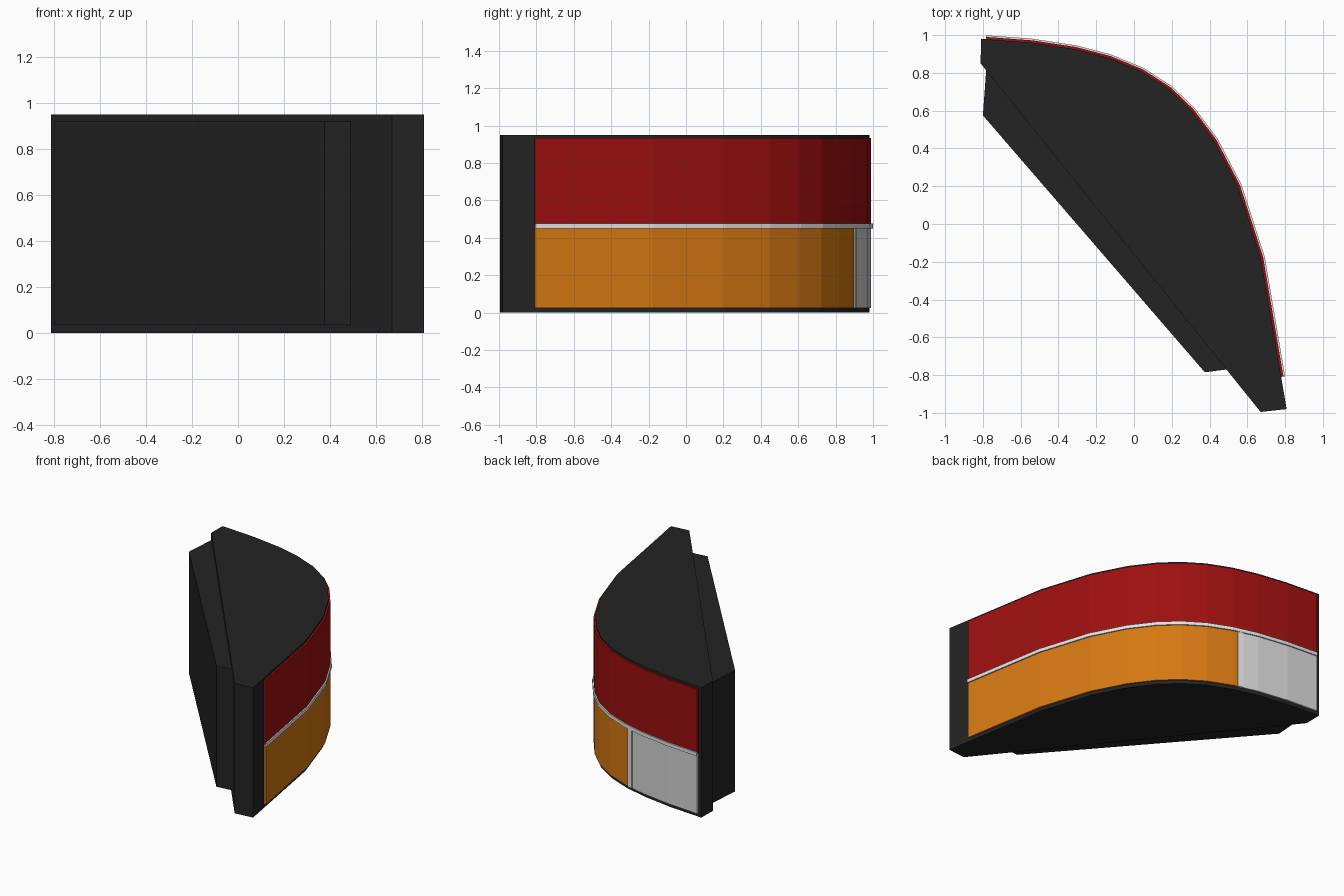
import bpy, bmesh
from mathutils import Vector

if "Cube" in bpy.data.objects:
    bpy.data.objects.remove(bpy.data.objects["Cube"])


def material(name, rgb):
    m = bpy.data.materials.new(name)
    m.diffuse_color = (*rgb, 1)
    m.use_nodes = True
    m.node_tree.nodes["Principled BSDF"].inputs["Base Color"].default_value = m.diffuse_color
    return m


BLACK = material("black plastic", (0.017, 0.017, 0.017))
RED = material("red lens", (0.34, 0.005, 0.005))
ORANGE = material("orange lens", (0.67, 0.19, 0.006))
CLEAR = material("clear lens", (0.68, 0.68, 0.68))
TRIM = material("pale trim", (0.77, 0.77, 0.77))

# Curved outer edge of the housing seen from above
CURVE = [Vector(p) for p in [
    (-0.81, 0.98), (-0.54, 0.96), (-0.31, 0.925), (-0.13, 0.878), (0.04, 0.808),
    (0.185, 0.715), (0.305, 0.6), (0.425, 0.44), (0.55, 0.2), (0.672, -0.18),
    (0.808, -0.98)]]


def prism(name, outline, z0, z1, mat):
    """Extrude a plan outline from z0 to z1."""
    bm = bmesh.new()
    face = bm.faces.new([bm.verts.new((p[0], p[1], z0)) for p in outline])
    out = bmesh.ops.extrude_face_region(bm, geom=[face])["geom"]
    bmesh.ops.translate(bm, vec=(0, 0, z1 - z0),
                        verts=[g for g in out if isinstance(g, bmesh.types.BMVert)])
    bmesh.ops.recalc_face_normals(bm, faces=bm.faces)
    me = bpy.data.meshes.new(name)
    bm.to_mesh(me)
    bm.free()
    me.materials.append(mat)
    ob = bpy.data.objects.new(name, me)
    bpy.context.collection.objects.link(ob)
    return ob


def at_x(x):
    for a, b in zip(CURVE, CURVE[1:]):
        if a.x <= x <= b.x:
            return a.lerp(b, (x - a.x) / (b.x - a.x))


def offset(pts, d):
    """Shift a path outward by d with mitred corners."""
    res = []
    for i, p in enumerate(pts):
        dirs = []
        if i > 0:
            dirs.append((p - pts[i - 1]).normalized())
        if i < len(pts) - 1:
            dirs.append((pts[i + 1] - p).normalized())
        normals = [Vector((-t.y, t.x)) for t in dirs]
        n = sum(normals, Vector((0, 0))).normalized()
        res.append(p + n * d / n.dot(normals[0]))
    return res


def band(name, x0, x1, z0, z1, out, mat):
    """Curved plate hugging the housing between two x positions."""
    pts = [at_x(x0)] + [p for p in CURVE if x0 < p.x < x1] + [at_x(x1)]
    return prism(name, offset(pts, out) + offset(pts, -0.01)[::-1], z0, z1, mat)


# Housing and the mounting block behind it
prism("housing", CURVE + [(0.67, -0.995), (-0.812, 0.85)], 0, 0.95, BLACK)
prism("mounting_block", [(-0.78, 0.85), (-0.8, 0.575), (0.375, -0.785), (0.53, -0.765)],
      0.035, 0.92, BLACK)

# Lenses
L, R = -0.785, 0.779
band("red_lens", L, R, 0.462, 0.935, 0.012, RED)
band("orange_lens", -0.17, R, 0.025, 0.462, 0.012, ORANGE)
band("clear_lens", L, -0.2, 0.025, 0.462, 0.012, CLEAR)

# Raised trim between the lenses
band("trim_strip", L, R, 0.45, 0.476, 0.021, TRIM)
band("trim_divider", -0.205, -0.165, 0.025, 0.455, 0.018, TRIM)
